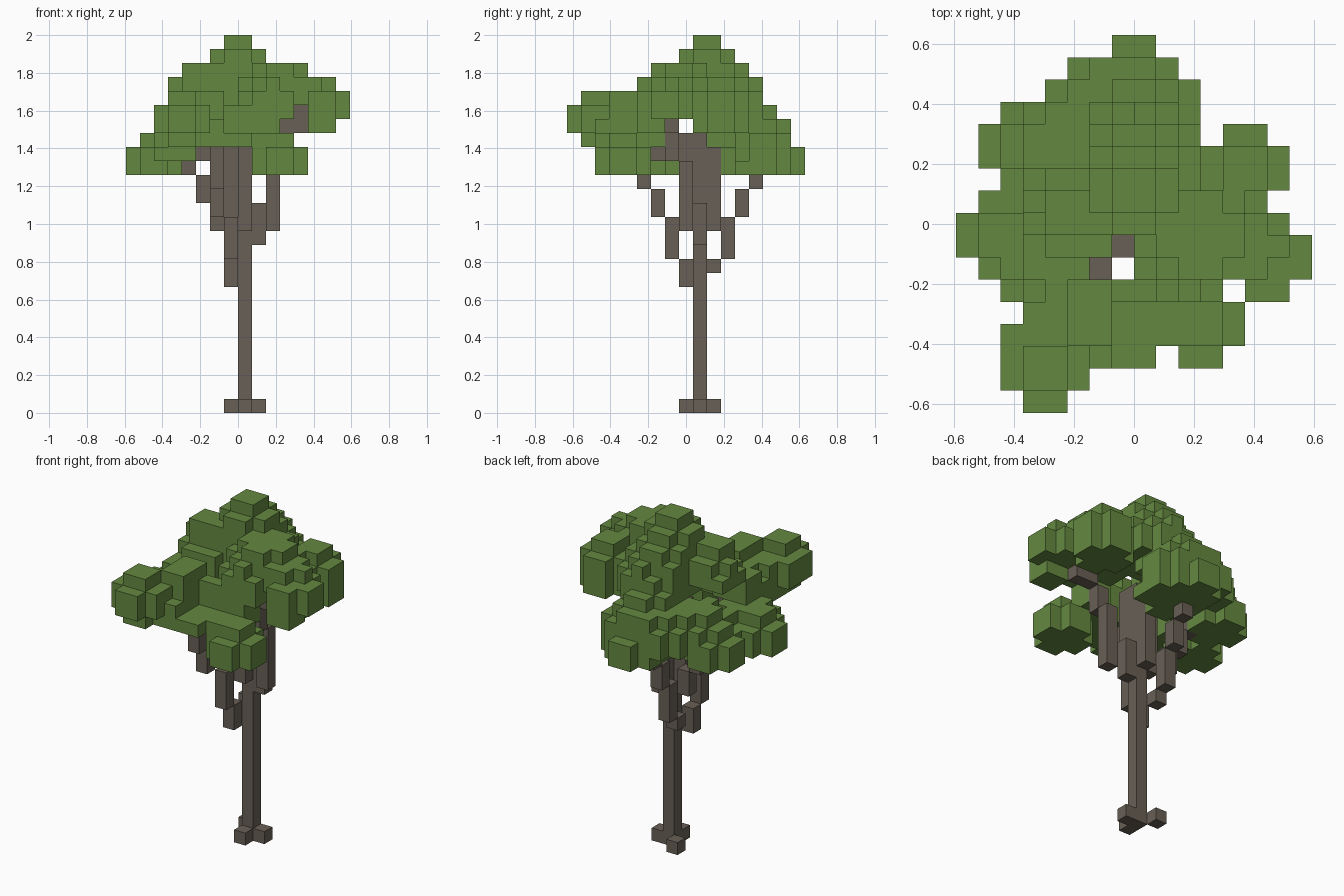
import bpy
import bmesh
from mathutils import Vector

cube = bpy.data.objects.get("Cube")
if cube:
    bpy.data.objects.remove(cube, do_unlink=True)

# Grid: 16 cells wide, 17 deep, 27 tall
CELL = 2 / 27
CENTRE = Vector((8, 8.5, 0))
occupied = set()


def make_material(name, colour):
    material = bpy.data.materials.new(name)
    material.use_nodes = True
    material.diffuse_color = (*colour, 1)
    shader = material.node_tree.nodes["Principled BSDF"]
    shader.inputs["Base Color"].default_value = (*colour, 1)
    shader.inputs["Roughness"].default_value = 0.9
    return material


def branch(z, *posts):
    """Stepped limb: each post (x, y, top) starts where the last one ended."""
    cells = set()
    for x, y, top in posts:
        cells.update((x, y, level) for level in range(z, top + 1))
        z = top + 1
    return cells


def clump(left, right, front, back, low, high, trim=0):
    """Block of leaf cells; trim cuts its corners, one step more on its top layer."""
    cells = set()
    for x in range(left, right + 1):
        for y in range(front, back + 1):
            inset = min(x - left, right - x) + min(y - front, back - y)
            for z in range(low, high + 1):
                if inset + min(high - z, 1) >= trim:
                    cells.add((x, y, z))
    return cells


def build(name, material, *groups):
    """Skin groups of cells with square faces, leaving out hidden ones."""
    cells = set().union(*groups) - occupied
    occupied.update(cells)
    bm = bmesh.new()
    for cell in cells:
        for axis in range(3):
            for side in (-1, 1):
                neighbour = list(cell)
                neighbour[axis] += side
                if tuple(neighbour) in cells:
                    continue
                normal, u = Vector(), Vector()
                normal[axis] = side / 2
                u[(axis + 1) % 3] = 0.5
                v = normal.cross(u) * 2
                middle = Vector(cell) + Vector((0.5, 0.5, 0.5)) + normal
                corners = (middle - u - v, middle + u - v, middle + u + v, middle - u + v)
                bm.faces.new([bm.verts.new((c - CENTRE) * CELL) for c in corners])
    bmesh.ops.remove_doubles(bm, verts=bm.verts, dist=CELL / 100)
    # Merge flat areas into larger faces
    bmesh.ops.dissolve_limit(bm, angle_limit=0.01, verts=bm.verts, edges=bm.edges)
    mesh = bpy.data.meshes.new(name)
    bm.to_mesh(mesh)
    bm.free()
    mesh.materials.append(material)
    bpy.context.collection.objects.link(bpy.data.objects.new(name, mesh))


bark = make_material("bark brown", (0.14, 0.117, 0.092))
leaf = make_material("leaf green", (0.127, 0.25, 0.051))

# Trunk, splitting into a thicker fork near the top
build("trunk", bark, branch(0, (8, 9, 19)), branch(13, (7, 9, 19)),
      branch(13, (8, 10, 18)), branch(13, (8, 8, 19)))
for number, (x, y) in enumerate([(8, 8), (9, 9), (7, 10)], 1):
    build(f"root_{number}", bark, branch(0, (x, y, 0)))

# Branches stepping outwards
build("front_branch", bark, branch(9, (7, 8, 10), (7, 7, 13), (6, 6, 15), (6, 5, 18)),
      branch(18, (5, 6, 18)))
build("back_branch", bark, branch(10, (7, 10, 10), (7, 11, 13), (7, 12, 15), (7, 13, 16)))
build("left_branch", bark, branch(12, (9, 9, 14)),
      branch(13, (10, 8, 17), (10, 7, 19), (11, 7, 20)), branch(20, (12, 7, 21)))
build("right_branch", bark, branch(13, (6, 10, 14), (5, 10, 16), (4, 10, 17)))

# Crown: a stepped peak with a ridge to the right and one to the back
build("crown_leaves", leaf,
      clump(7, 8, 9, 10, 24, 26),
      clump(6, 9, 8, 11, 23, 25, trim=1),
      clump(6, 9, 8, 12, 23, 24, trim=1),
      clump(4, 8, 8, 9, 24, 24),
      clump(3, 9, 8, 10, 22, 23, trim=1),
      clump(6, 10, 8, 13, 22, 23, trim=2),
      clump(6, 10, 9, 12, 21, 21),
      clump(4, 6, 7, 7, 21, 22))

# High clump on the left
build("left_leaves", leaf,
      clump(9, 12, 6, 9, 23, 24, trim=1),
      clump(8, 14, 6, 8, 22, 23, trim=1),
      clump(9, 11, 5, 8, 21, 23, trim=1),
      clump(9, 10, 5, 6, 19, 22),
      clump(13, 15, 6, 7, 21, 22),
      clump(12, 14, 8, 8, 21, 21),
      clump(13, 14, 5, 6, 20, 22),
      clump(11, 14, 9, 12, 20, 23, trim=2))

# Wide clump reaching to the front right
build("front_right_leaves", leaf,
      clump(3, 4, 1, 2, 19, 22),
      clump(5, 6, 3, 5, 19, 22),
      clump(2, 5, 1, 3, 20, 21),
      clump(3, 4, 0, 0, 20, 21),
      clump(3, 6, 2, 5, 19, 21, trim=1),
      clump(7, 8, 5, 5, 19, 21),
      clump(7, 8, 2, 4, 19, 19),
      clump(3, 5, 6, 6, 20, 21))

# Low clumps around the trunk
build("front_left_leaves", leaf,
      clump(9, 12, 2, 5, 17, 19, trim=2),
      clump(9, 11, 3, 4, 18, 19))
build("right_leaves", leaf,
      clump(0, 3, 6, 9, 17, 19, trim=2),
      clump(2, 4, 5, 9, 18, 19, trim=1),
      clump(3, 5, 7, 7, 20, 21))
build("back_right_leaves", leaf,
      clump(1, 4, 10, 13, 17, 19, trim=2),
      clump(3, 5, 10, 13, 18, 20, trim=1))
build("back_leaves", leaf,
      clump(6, 9, 11, 16, 17, 19, trim=2),
      clump(4, 10, 12, 15, 18, 20, trim=2),
      clump(6, 9, 11, 14, 20, 21, trim=1),
      clump(8, 10, 12, 14, 17, 17))
